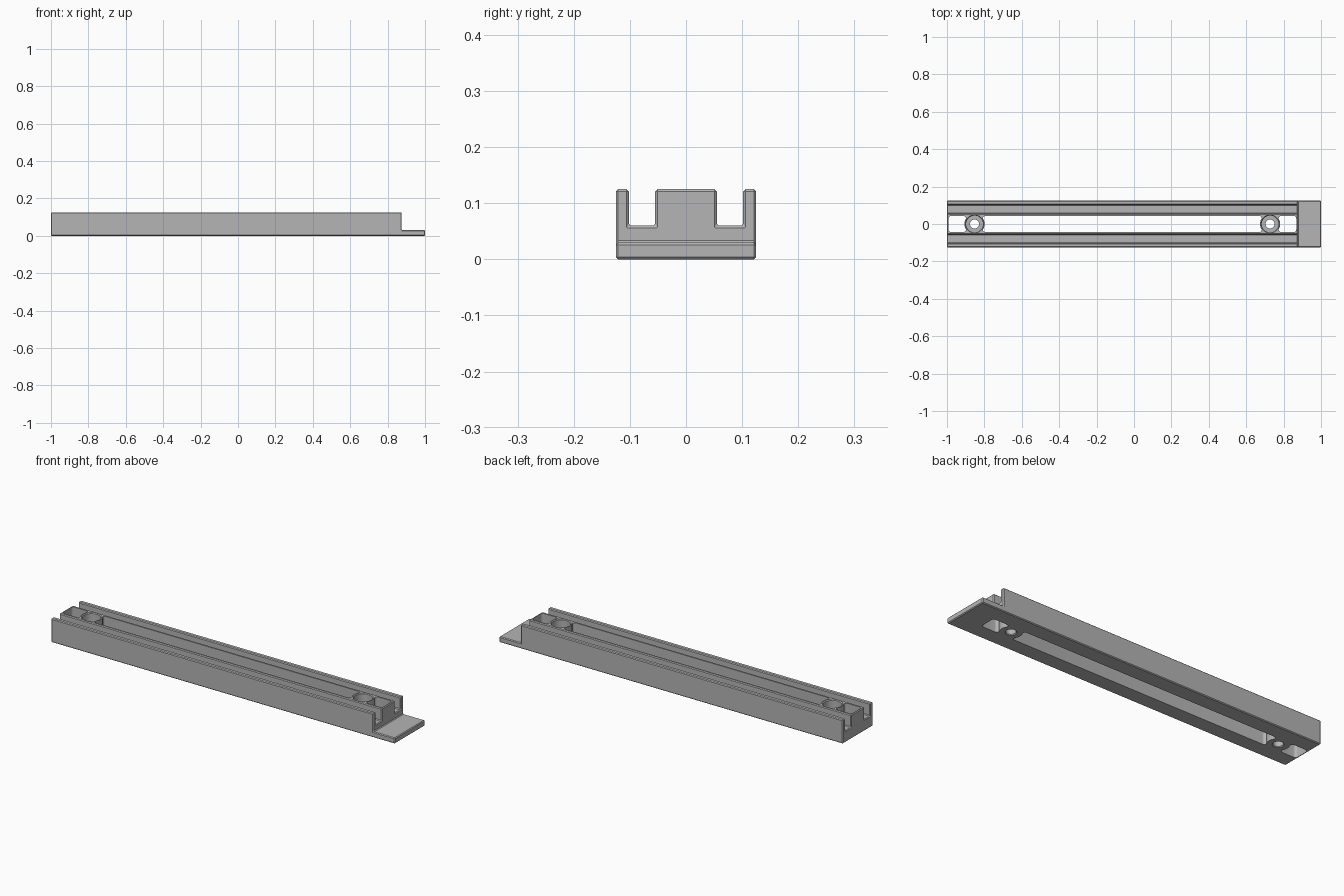
import bpy, bmesh, math

if "Cube" in bpy.data.objects:
    bpy.data.objects.remove(bpy.data.objects["Cube"])

LENGTH, WIDTH, HEIGHT = 2.0, 0.25, 0.125
BODY_END = 0.875                 # where the thin tongue begins
MID = (BODY_END - 1) / 2         # centre of the tall body
SCREW = 0.79                     # screw offset from the body centre
CHAMFER = 0.004

grey = bpy.data.materials.new("plain grey")
grey.use_nodes = True
grey.diffuse_color = (0.46, 0.46, 0.46, 1)
grey.node_tree.nodes["Principled BSDF"].inputs["Base Color"].default_value = (0.46, 0.46, 0.46, 1)


def finish(bm, name):
    mesh = bpy.data.meshes.new(name)
    bmesh.ops.recalc_face_normals(bm, faces=bm.faces)
    bm.to_mesh(mesh)
    bm.free()
    mesh.materials.append(grey)
    obj = bpy.data.objects.new(name, mesh)
    bpy.context.collection.objects.link(obj)
    return obj


def box(name, x, y, z, corner=0):
    """Box from (min, max) ranges, with optional rounded upright edges."""
    bm = bmesh.new()
    bmesh.ops.create_cube(bm, size=1)
    for v in bm.verts:
        v.co = [r[0] if c < 0 else r[1] for c, r in zip(v.co, (x, y, z))]
    if corner:
        upright = [e for e in bm.edges
                   if abs(e.verts[0].co.z - e.verts[1].co.z) > 0.01]
        bmesh.ops.bevel(bm, geom=upright, offset=corner, segments=5,
                        profile=0.5, affect='EDGES')
    return finish(bm, name)


def lathe(name, x, profile):
    """Round solid about an upright axis; profile is (radius, height)."""
    bm = bmesh.new()
    n = 40
    rings = [[bm.verts.new((x + r * math.cos(math.tau * i / n),
                            r * math.sin(math.tau * i / n), z))
              for i in range(n)] for r, z in profile]
    for low, high in zip(rings, rings[1:]):
        for i in range(n):
            j = (i + 1) % n
            bm.faces.new((low[i], low[j], high[j], high[i]))
    bm.faces.new(rings[0])
    bm.faces.new(rings[-1])
    return finish(bm, name)


def apply(obj, mod):
    bpy.context.view_layer.objects.active = obj
    bpy.ops.object.modifier_apply(modifier=mod.name)


def cut(obj, cutter):
    mod = obj.modifiers.new("cut", 'BOOLEAN')
    mod.operation = 'DIFFERENCE'
    mod.solver = 'EXACT'
    mod.object = cutter
    apply(obj, mod)
    bpy.data.objects.remove(cutter)


# Bar with the step down to the tongue and two long grooves
rail = box("slotted_rail", (-1, 1), (-WIDTH / 2, WIDTH / 2), (0, HEIGHT))
cut(rail, box("step_cutter", (BODY_END, 1.2), (-0.3, 0.3), (0.03, 0.3)))
for side in (-1, 1):
    y = sorted((side * 0.055, side * 0.102))
    cut(rail, box("groove_cutter", (-1.2, 1.2), y, (0.06, 0.3)))

# Small chamfer on every edge
bevel = rail.modifiers.new("chamfer", 'BEVEL')
bevel.width = CHAMFER
bevel.segments = 1
bevel.limit_method = 'ANGLE'
apply(rail, bevel)

# Through slots, leaving a round boss at each screw
for start, end in ((-0.93, -0.836), (-0.746, 0.746), (0.836, 0.93)):
    slot = box("slot_cutter", (MID + start, MID + end), (-0.043, 0.043),
               (-0.1, 0.3), corner=0.014)
    for side in (-1, 1):
        cut(slot, lathe("boss", MID + side * SCREW, [(0.054, -0.2), (0.054, 0.4)]))
    cut(rail, slot)

# Counterbored screw holes
for side in (-1, 1):
    cut(rail, lathe("screw_cutter", MID + side * SCREW,
                    [(0.031, -0.004), (0.024, CHAMFER), (0.024, 0.06), (0.045, 0.06),
                     (0.045, HEIGHT - CHAMFER), (0.053, HEIGHT + CHAMFER)]))

bpy.ops.object.select_all(action='DESELECT')
rail.select_set(True)
bpy.context.view_layer.objects.active = rail
bpy.ops.object.shade_smooth_by_angle(angle=math.radians(25))
